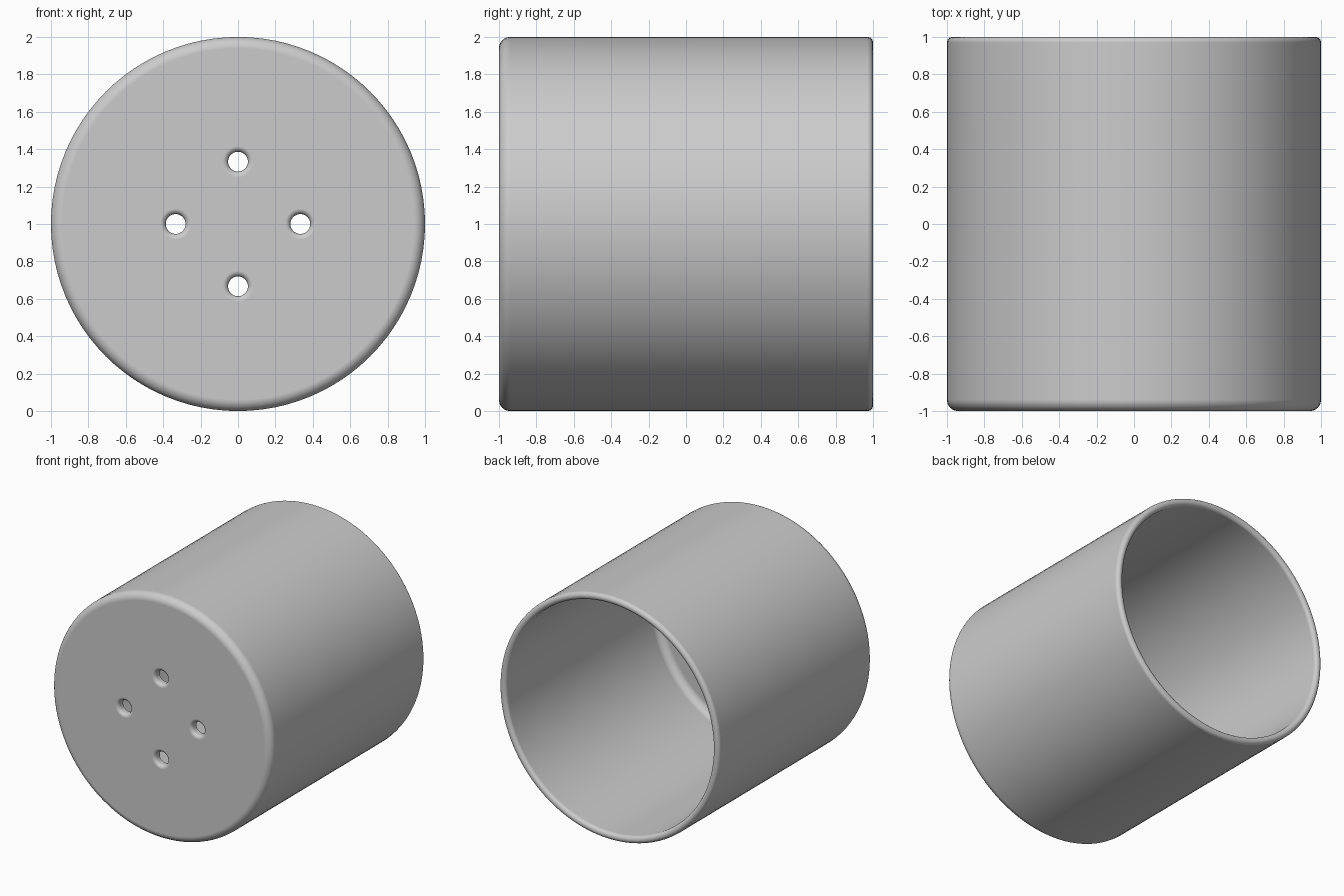
import bpy, bmesh
from math import cos, sin, pi

old = bpy.data.objects.get("Cube")
if old:
    bpy.data.objects.remove(old, do_unlink=True)

WALL, FILLET, LIP = 0.06, 0.06, 0.03
HOLE_R, HOLE_OFFSET, HOLE_FILLET = 0.053, 1 / 3, 0.03

grey = bpy.data.materials.new("plain grey")
grey.use_nodes = True
colour = (0.6, 0.6, 0.6, 1)
grey.diffuse_color = colour
grey.node_tree.nodes["Principled BSDF"].inputs["Base Color"].default_value = colour


def arc(r, y, radius, start, end, steps=8):
    """Rounded corner as (radius from axis, y) points."""
    angles = [start + (end - start) * i / steps for i in range(steps + 1)]
    return [(r + radius * cos(a), y + radius * sin(a)) for a in angles]


def lathe(name, profile, sides, x=0, z=1):
    """Turn a profile around a front-to-back axis and cap both ends."""
    bm = bmesh.new()
    rings = []
    for r, y in profile:
        rings.append([bm.verts.new((x + r * cos(2 * pi * i / sides), y,
                                    z + r * sin(2 * pi * i / sides)))
                      for i in range(sides)])
    for a, b in zip(rings, rings[1:]):
        for i in range(sides):
            j = (i + 1) % sides
            bm.faces.new((a[i], a[j], b[j], b[i]))
    bm.faces.new(rings[0])
    bm.faces.new(rings[-1])
    bmesh.ops.recalc_face_normals(bm, faces=bm.faces)
    mesh = bpy.data.meshes.new(name)
    bm.to_mesh(mesh)
    bm.free()
    mesh.materials.append(grey)
    obj = bpy.data.objects.new(name, mesh)
    bpy.context.collection.objects.link(obj)
    return obj


# Hollow cup: rounded base edge, rounded rim, filleted inside floor
inner = 1 - WALL
floor_y = -1 + WALL
cup_profile = (
    arc(1 - FILLET, -1 + FILLET, FILLET, -pi / 2, 0)
    + arc(1 - LIP, 1 - LIP, LIP, 0, pi, 12)
    + arc(inner - FILLET, floor_y + FILLET, FILLET, 0, -pi / 2)
)
cup = lathe("cup_body", cup_profile, 96)
bpy.context.view_layer.objects.active = cup
cup.select_set(True)

# Four holes through the base, flared at the outer face
wide = HOLE_R + HOLE_FILLET
hole_profile = (
    [(wide, -1.1)]
    + arc(wide, -1 + HOLE_FILLET, HOLE_FILLET, -pi / 2, -pi, 6)
    + [(HOLE_R, floor_y + 0.1)]
)
for dx, dz in ((1, 0), (0, 1), (-1, 0), (0, -1)):
    cutter = lathe("hole_cutter", hole_profile, 32,
                   dx * HOLE_OFFSET, 1 + dz * HOLE_OFFSET)
    cutter.hide_render = True
    cut = cup.modifiers.new("hole", 'BOOLEAN')
    cut.operation = 'DIFFERENCE'
    cut.solver = 'EXACT'
    cut.object = cutter
    bpy.ops.object.modifier_apply(modifier=cut.name)
    bpy.data.objects.remove(cutter, do_unlink=True)

# Smooth shading with flat ends kept clean
bpy.ops.object.shade_smooth_by_angle(angle=pi / 5)
weighted = cup.modifiers.new("clean_normals", 'WEIGHTED_NORMAL')
weighted.keep_sharp = True
